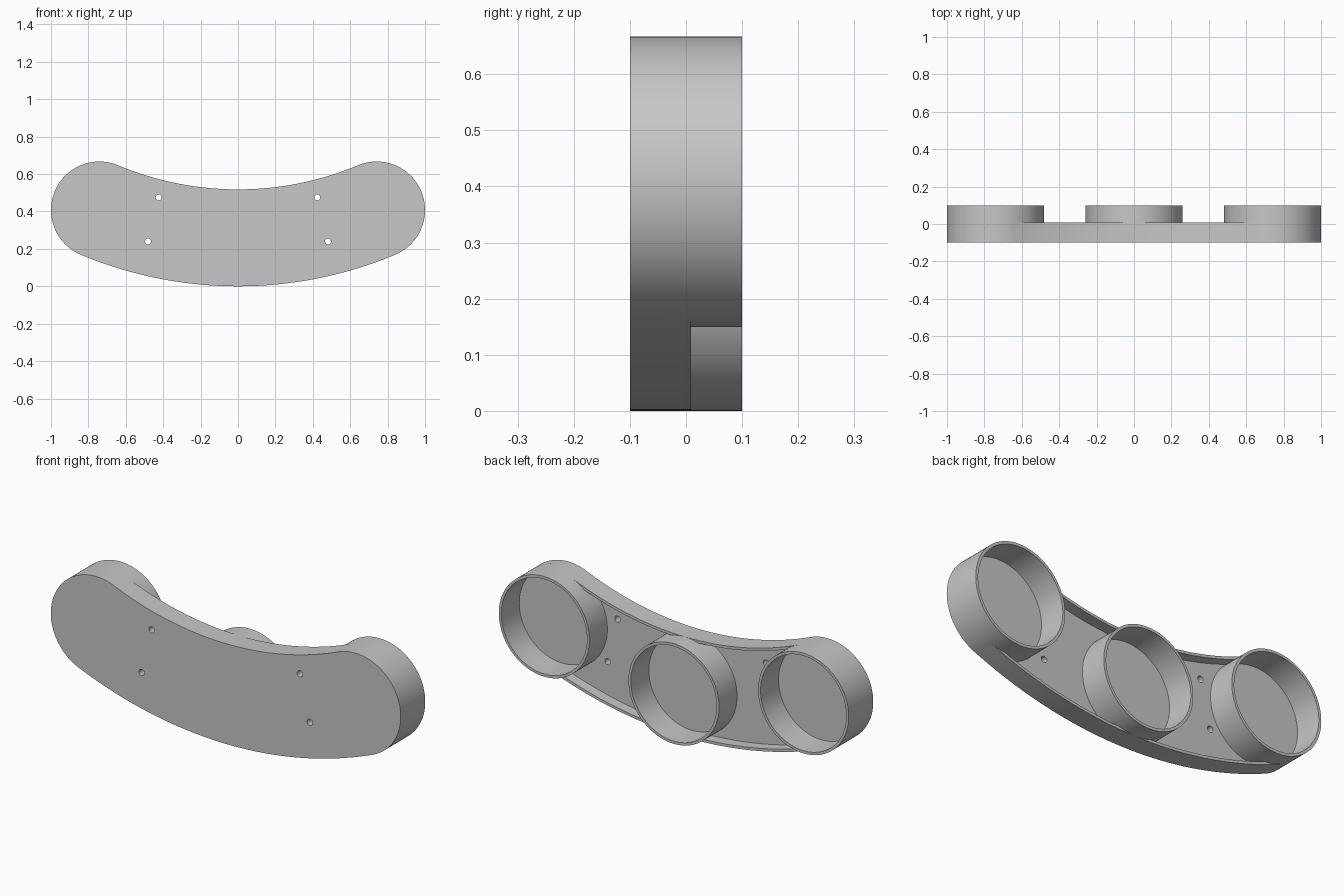
import bpy, bmesh
from math import sin, cos, pi, asin, radians

cube = bpy.data.objects.get("Cube")
if cube:
    bpy.data.objects.remove(cube, do_unlink=True)

# Single grey finish
grey = bpy.data.materials.new("plain_grey")
grey.use_nodes = True
colour = (0.57, 0.57, 0.57, 1)
grey.diffuse_color = colour
grey.node_tree.nodes["Principled BSDF"].inputs["Base Color"].default_value = colour

# Main sizes: three cups sit on one large arc
CUP_R, WALL = 0.259, 0.014
END_X, END_Z = 0.741, 0.408
RISE = END_Z - CUP_R
ARC_R = (END_X ** 2 + RISE ** 2) / (2 * RISE)
ARC_Z = CUP_R + ARC_R
SWEEP = asin(END_X / ARC_R)
FRONT, FLOOR, RIM, BACK = -0.1, -0.047, 0.009, 0.1


def arc(cx, cz, r, start, end, steps):
    """Points on an arc; angle zero points straight down."""
    angles = [start + (end - start) * i / steps for i in range(steps + 1)]
    return [(cx + r * sin(a), cz - r * cos(a)) for a in angles]


def circle(cx, cz, r, steps):
    return arc(cx, cz, r, 0, 2 * pi, steps)[:-1]


def extrude_loops(name, loops, y0, y1):
    """Fill closed loops (inner loops become holes) and extrude along y."""
    curve = bpy.data.curves.new(name, "CURVE")
    curve.dimensions = "2D"
    curve.fill_mode = "BOTH"
    curve.extrude = (y1 - y0) / 2
    for loop in loops:
        spline = curve.splines.new("POLY")
        spline.points.add(len(loop) - 1)
        for point, (x, z) in zip(spline.points, loop):
            point.co = (x, z, 0, 1)
        spline.use_cyclic_u = True
    obj = bpy.data.objects.new(name, curve)
    bpy.context.collection.objects.link(obj)
    bpy.ops.object.select_all(action="DESELECT")
    obj.select_set(True)
    bpy.context.view_layer.objects.active = obj
    bpy.ops.object.convert(target="MESH")
    obj = bpy.context.view_layer.objects.active

    # Stand the shape upright and weld the caps to the sides
    bm = bmesh.new()
    bm.from_mesh(obj.data)
    for v in bm.verts:
        x, z, depth = v.co
        v.co = (x, (y0 + y1) / 2 - depth, z)
    bmesh.ops.remove_doubles(bm, verts=bm.verts, dist=1e-5)
    bmesh.ops.recalc_face_normals(bm, faces=bm.faces)
    bm.to_mesh(obj.data)
    bm.free()
    obj.data.materials.clear()
    obj.data.materials.append(grey)
    bpy.ops.object.shade_smooth_by_angle(angle=radians(30))
    return obj


# Curved front plate with four screw holes
outline = (arc(0, ARC_Z, ARC_R + CUP_R, -SWEEP, SWEEP, 64)
           + arc(END_X, END_Z, CUP_R, SWEEP, SWEEP + pi, 48)[1:]
           + arc(0, ARC_Z, ARC_R - CUP_R, SWEEP, -SWEEP, 64)[1:]
           + arc(-END_X, END_Z, CUP_R, pi - SWEEP, 2 * pi - SWEEP, 48)[1:-1])
holes = [circle(side * x, z, 0.016, 24)
         for side in (-1, 1) for x, z in ((0.424, 0.475), (0.481, 0.24))]
extrude_loops("front_plate", [outline] + holes, FRONT, FLOOR)

# Low walls along the upper and lower edges
for name, outer, inner in (
        ("lower_wall", ARC_R + CUP_R, ARC_R + CUP_R - WALL),
        ("upper_wall", ARC_R - CUP_R, ARC_R - CUP_R + WALL)):
    strip = (arc(0, ARC_Z, outer, -SWEEP, SWEEP, 64)
             + arc(0, ARC_Z, inner, SWEEP, -SWEEP, 64))
    extrude_loops(name, [strip], FLOOR, RIM)

# Three open cups on the back
for name, x, z in (("right_cup", -END_X, END_Z), ("middle_cup", 0, CUP_R),
                   ("left_cup", END_X, END_Z)):
    extrude_loops(name, [circle(x, z, CUP_R, 96), circle(x, z, CUP_R - WALL, 96)],
                  FLOOR, BACK)
